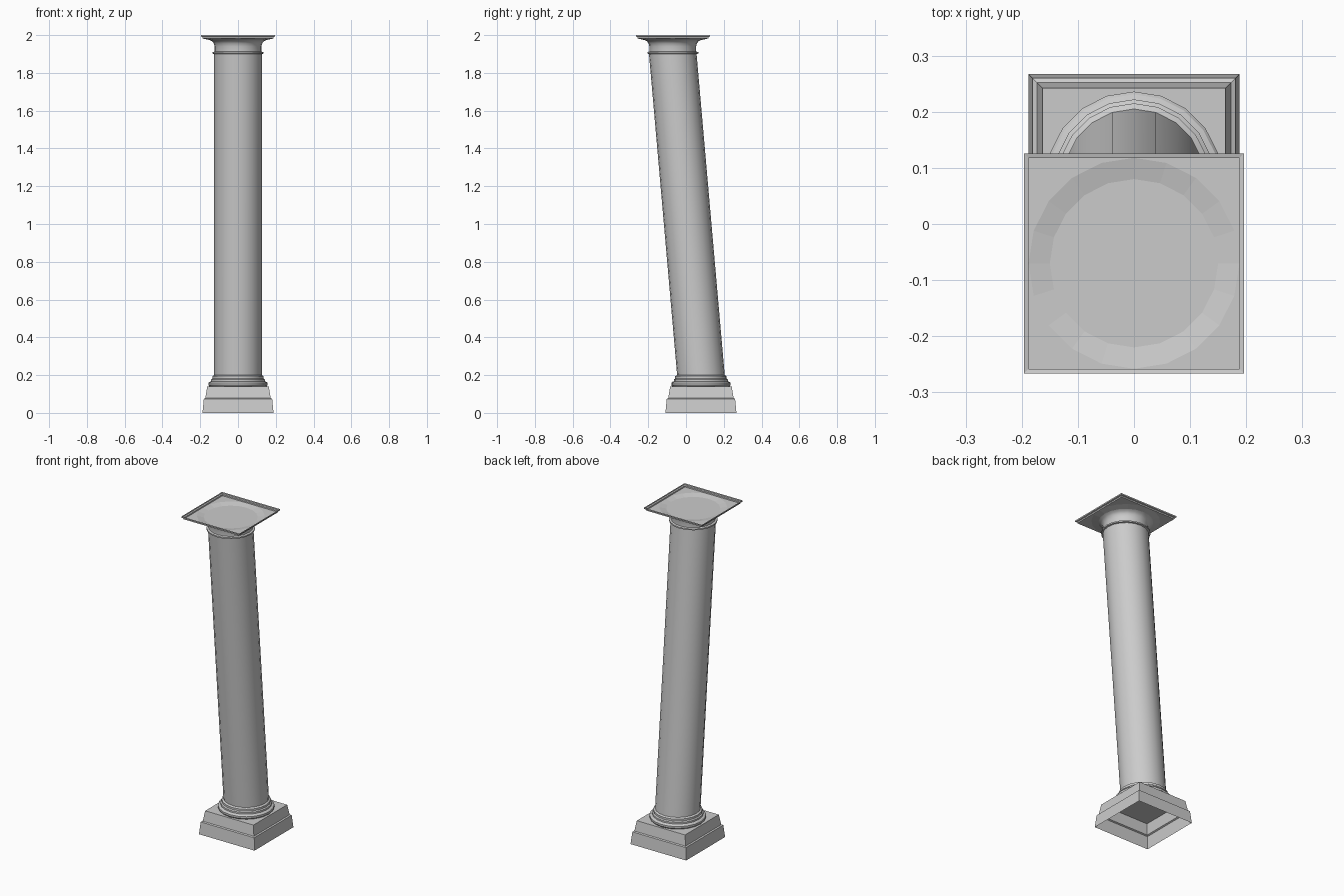
import bpy, bmesh
from math import sin, cos, pi, radians

if "Cube" in bpy.data.objects:
    bpy.data.objects.remove(bpy.data.objects["Cube"])

SIDES = 20
BASE_Y, TOP_Y = 0.079, -0.070


def axis_y(z):
    # The column leans toward the front between base and capital
    t = min(max((z - 0.2) / 1.7, 0), 1)
    return BASE_Y + (TOP_Y - BASE_Y) * t


def circle(bm, r, z):
    return [bm.verts.new((r * sin(2 * pi * i / SIDES),
                          axis_y(z) + r * cos(2 * pi * i / SIDES), z))
            for i in range(SIDES)]


def square(bm, h, z):
    return [bm.verts.new((h * sx, axis_y(z) + h * sy, z))
            for sx, sy in ((1, 1), (1, -1), (-1, -1), (-1, 1))]


def loft(bm, ring, profile):
    rings = [ring(bm, r, z) for r, z in profile]
    for a, b in zip(rings, rings[1:]):
        n = len(a)
        for i in range(n):
            bm.faces.new((a[i], b[i], b[(i + 1) % n], a[(i + 1) % n]))
    return rings


def finish(bm, name, smooth=False):
    mesh = bpy.data.meshes.new(name)
    bm.to_mesh(mesh)
    bm.free()
    ob = bpy.data.objects.new(name, mesh)
    bpy.context.collection.objects.link(ob)
    if smooth:
        bpy.ops.object.select_all(action='DESELECT')
        ob.select_set(True)
        bpy.context.view_layer.objects.active = ob
        bpy.ops.object.shade_smooth_by_angle(angle=radians(30))
    return ob


# Stepped square plinth, hollow and open underneath
bm = bmesh.new()
rings = loft(bm, square, [(0.188, 0), (0.181, 0.074), (0.173, 0.078), (0.163, 0.14)])
bm.faces.new(list(reversed(rings[-1])))
finish(bm, "plinth")

# Stacked round mouldings at the foot
bm = bmesh.new()
loft(bm, circle, [(0.152, 0.14), (0.157, 0.147), (0.157, 0.158), (0.152, 0.164),
                  (0.143, 0.167), (0.143, 0.177), (0.136, 0.182), (0.136, 0.194),
                  (0.126, 0.2)])
finish(bm, "base_moulding", True)

# Leaning shaft
bm = bmesh.new()
loft(bm, circle, [(0.126, 0.2), (0.126, 1.9)])
finish(bm, "shaft", True)

# Necking ring and flared bell, closed by a flat disc
bm = bmesh.new()
rings = loft(bm, circle, [(0.126, 1.9), (0.135, 1.902), (0.135, 1.91), (0.124, 1.913),
                          (0.124, 1.94), (0.128, 1.956), (0.137, 1.968), (0.15, 1.974)])
bm.faces.new(list(reversed(rings[-1])))
finish(bm, "capital_bell", True)

# Square top slab: dished centre, flat corners, raised stepped rim
bm = bmesh.new()
rings = loft(bm, circle, [(0.15, 1.974), (0.188, 1.982)])
dish = rings[-1]
walls = loft(bm, square, [(0.188, 1.982), (0.188, 1.99), (0.196, 1.992), (0.196, 2.0)])
q = SIDES // 4
for k in range(4):
    arc = [dish[(k * q + i) % SIDES] for i in range(q + 1)]
    bm.faces.new(arc + [walls[0][k]])
finish(bm, "abacus")
